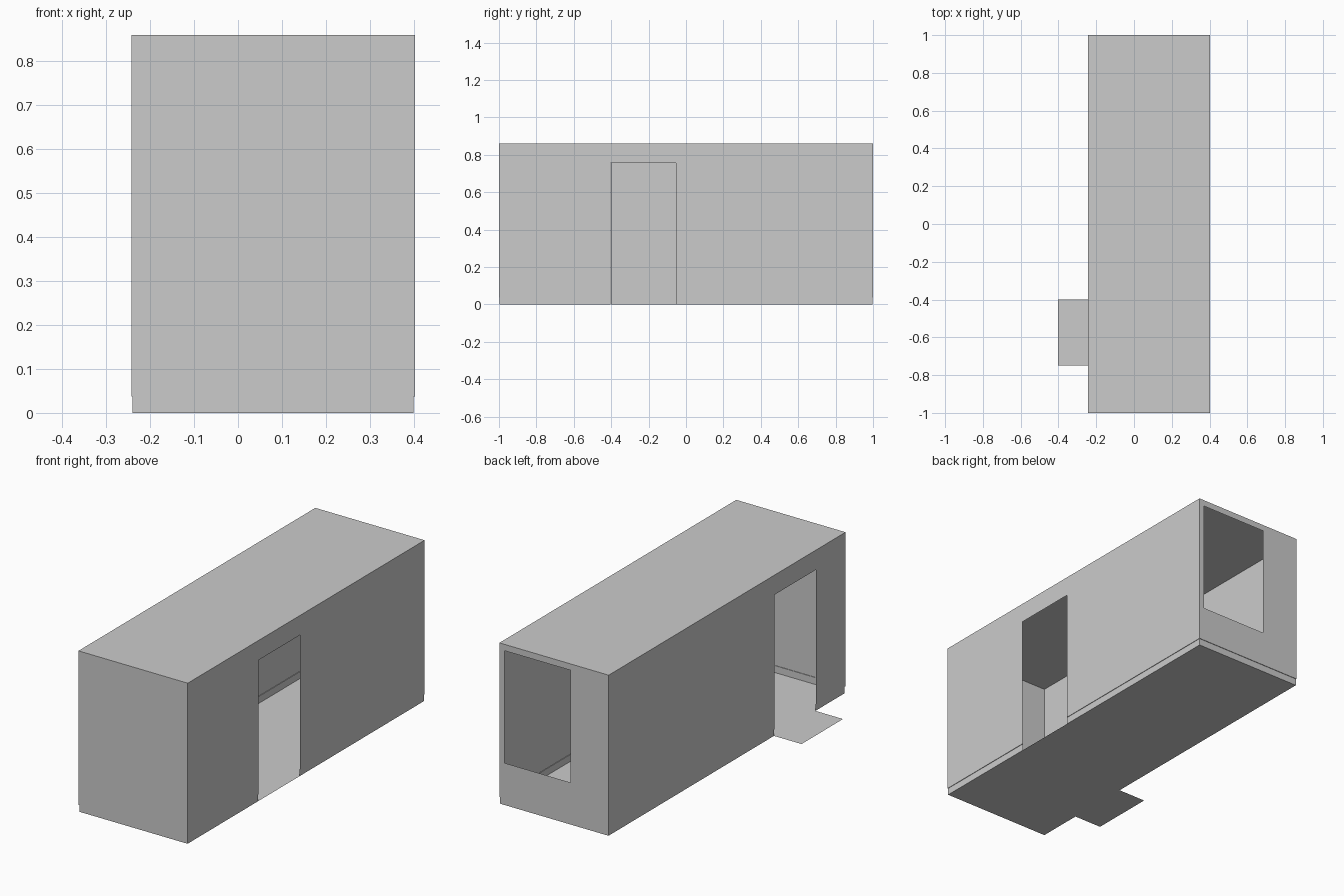
import bpy

if "Cube" in bpy.data.objects:
    bpy.data.objects.remove(bpy.data.objects["Cube"])

X0, X1, Y0, Y1, H = -0.243, 0.403, -1.0, 1.0, 0.86
BASE, INSET = 0.037, 0.003          # recessed base strip
DOOR_H = 0.755


def add_mesh(name, quads):
    """One object from a list of quads, sharing equal corners."""
    index, faces = {}, []
    for q in quads:
        faces.append([index.setdefault(tuple(round(c, 5) for c in p), len(index)) for p in q])
    me = bpy.data.meshes.new(name)
    me.from_pydata(list(index), [], faces)
    me.update()
    ob = bpy.data.objects.new(name, me)
    bpy.context.collection.objects.link(ob)
    return ob


def inward(p, d):
    """Pull a point on the outline inward by d."""
    return (min(max(p[0], X0 + d), X1 - d), min(max(p[1], Y0 + d), Y1 - d), p[2])


def wall(name, a, b, opening=None):
    """Thin wall from a to b (anticlockwise) with an opening (u0, u1, z0, z1)."""
    axis = 0 if a[1] == b[1] else 1
    us = [a[axis], b[axis]]
    profile = {(INSET, 0.0), (INSET, BASE), (0.0, BASE), (0.0, H)}
    if opening:
        us += opening[:2]
        profile |= {(0.0, z) for z in opening[2:] if z > BASE}
    us = sorted(us, reverse=a[axis] > b[axis])
    profile = sorted(profile, key=lambda p: (p[1], -p[0]))

    def point(u, d, z):
        return inward((u, a[1], z) if axis == 0 else (a[0], u, z), d)

    quads = []
    for u, v in zip(us, us[1:]):
        for (d0, z0), (d1, z1) in zip(profile, profile[1:]):
            if opening:
                mu, mz = (u + v) / 2, (z0 + z1) / 2
                if opening[0] < mu < opening[1] and opening[2] < mz < opening[3]:
                    continue
            quads.append([point(u, d0, z0), point(v, d0, z0),
                          point(v, d1, z1), point(u, d1, z1)])
    return add_mesh(name, quads)


def slab(name, x0, x1, y0, y1, z):
    return add_mesh(name, [[(x0, y0, z), (x1, y0, z), (x1, y1, z), (x0, y1, z)]])


# Four walls, two doorways and one window
wall("front_wall", (X0, Y0), (X1, Y0))
wall("right_wall", (X1, Y0), (X1, Y1), (-0.403, -0.053, 0.0, DOOR_H))
wall("back_wall", (X1, Y1), (X0, Y1), (-0.018, 0.372, 0.226, 0.826))
wall("left_wall", (X0, Y1), (X0, Y0), (-0.75, -0.40, 0.0, DOOR_H))

# Roof, floor and the flat doorstep outside the left doorway
slab("roof", X0, X1, Y0, Y1, H)
slab("floor", X0 + INSET, X1 - INSET, Y0 + INSET, Y1 - INSET, 0.0)
slab("doorstep", -0.403, X0 + INSET, -0.75, -0.40, 0.0)
